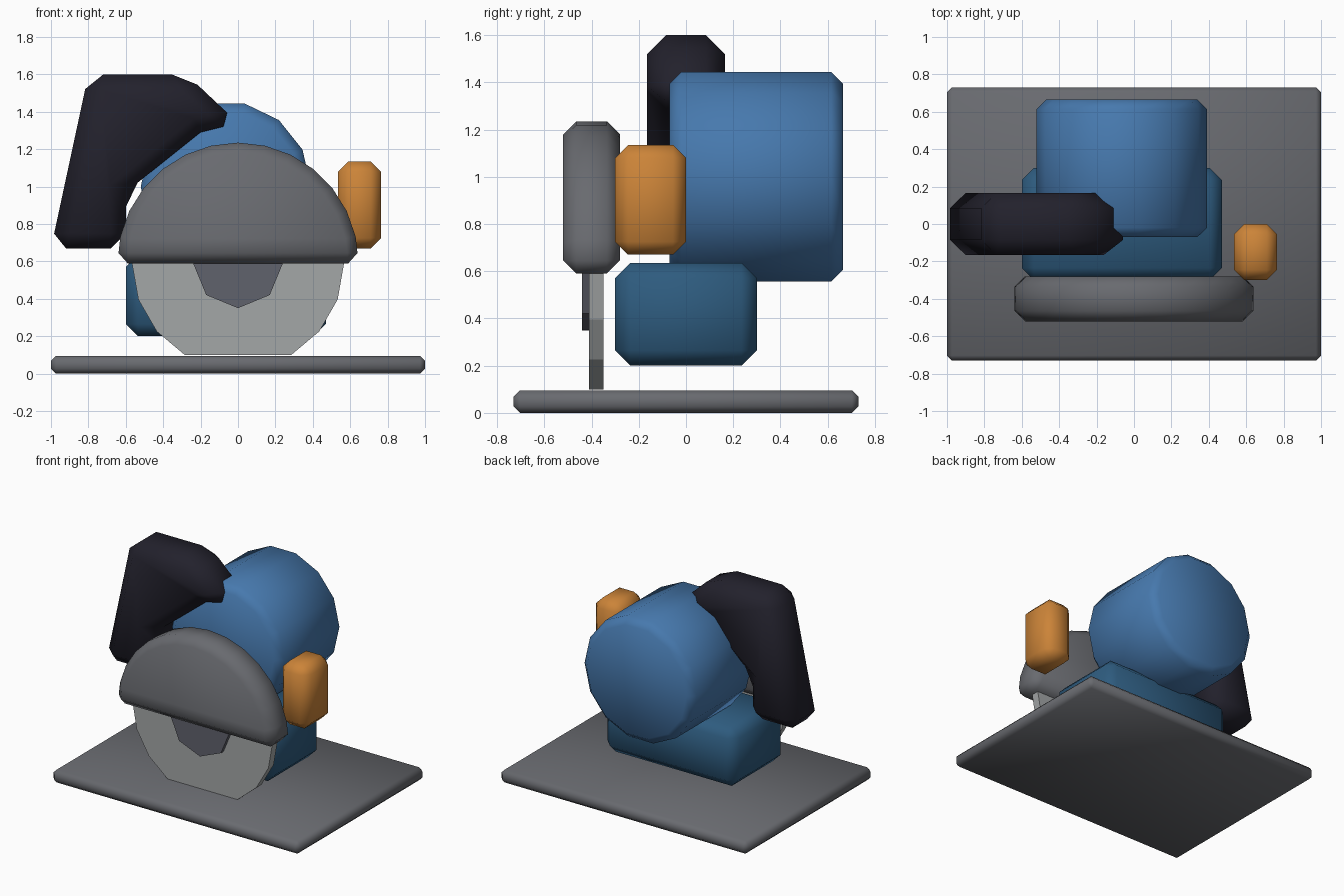
import bpy, bmesh
from math import sin, cos, radians

cube = bpy.data.objects.get("Cube")
if cube:
    bpy.data.objects.remove(cube, do_unlink=True)


def material(name, rgb):
    mat = bpy.data.materials.new(name)
    mat.use_nodes = True
    mat.diffuse_color = (*rgb, 1)
    mat.node_tree.nodes["Principled BSDF"].inputs["Base Color"].default_value = (*rgb, 1)
    return mat


steel_grey = material("steel grey", (0.14, 0.145, 0.16))
blade_silver = material("blade silver", (0.37, 0.385, 0.39))
hub_grey = material("hub grey", (0.118, 0.122, 0.15))
motor_blue = material("motor blue", (0.062, 0.19, 0.42))
housing_blue = material("housing blue", (0.027, 0.105, 0.21))
grip_black = material("grip black", (0.016, 0.015, 0.025))
knob_orange = material("knob orange", (0.6, 0.23, 0.04))


def extrude(name, profile, y0, y1, mat, bevel=0):
    """Extrude an (x, z) profile from y0 to y1, with chamfered, smooth edges if bevel is set."""
    bm = bmesh.new()
    face = bm.faces.new([bm.verts.new((x, y0, z)) for x, z in profile])
    moved = bmesh.ops.extrude_face_region(bm, geom=[face])["geom"]
    verts = [v for v in moved if isinstance(v, bmesh.types.BMVert)]
    bmesh.ops.translate(bm, vec=(0, y1 - y0, 0), verts=verts)
    bmesh.ops.recalc_face_normals(bm, faces=bm.faces)
    for f in bm.faces:
        f.smooth = bevel > 0
    mesh = bpy.data.meshes.new(name)
    bm.to_mesh(mesh)
    bm.free()
    obj = bpy.data.objects.new(name, mesh)
    bpy.context.collection.objects.link(obj)
    mesh.materials.append(mat)
    if bevel:
        mod = obj.modifiers.new("chamfer", 'BEVEL')
        mod.width = bevel
        mod.segments = 1
        mod.limit_method = 'ANGLE'
        mod.angle_limit = radians(30)
        mod.use_clamp_overlap = False
    return obj


def box(x0, x1, z0, z1):
    return [(x0, z0), (x1, z0), (x1, z1), (x0, z1)]


def arc(cx, cz, r, angles):
    return [(cx + r * cos(radians(a)), cz + r * sin(radians(a))) for a in angles]


# Base plate and body
extrude("base_plate", box(-1, 1, 0, 0.095), -0.73, 0.73, steel_grey, 0.027)
extrude("gear_housing", box(-0.6, 0.47, 0.2, 0.635), -0.3, 0.3, housing_blue, 0.065)
extrude("motor", arc(-0.065, 1, 0.455, [i * 360 / 14 for i in range(14)]),
        -0.07, 0.665, motor_blue, 0.05)

# Blade, hub and upper guard
AXIS = 0.59
extrude("blade", arc(0, AXIS, 0.567, [180, 200, 220, 240, 300, 320, 340, 360]),
        -0.41, -0.35, blade_silver)
extrude("blade_hub", arc(0, AXIS, 0.24, range(0, 360, 45)), -0.44, -0.4, hub_grey)
extrude("blade_guard", arc(0, AXIS, 0.645, [i * 180 / 14 for i in range(15)]),
        -0.52, -0.28, steel_grey, 0.055)

# Rear handle and front knob
handle = [(-1, 0.67), (-0.8, 1.6), (-0.275, 1.6), (0, 1.34),
          (-0.2, 1.29), (-0.6, 0.97), (-0.6, 0.67)]
extrude("rear_handle", handle, -0.165, 0.165, grip_black, 0.08)
extrude("front_knob", box(0.535, 0.765, 0.67, 1.135), -0.3, 0, knob_orange, 0.055)
